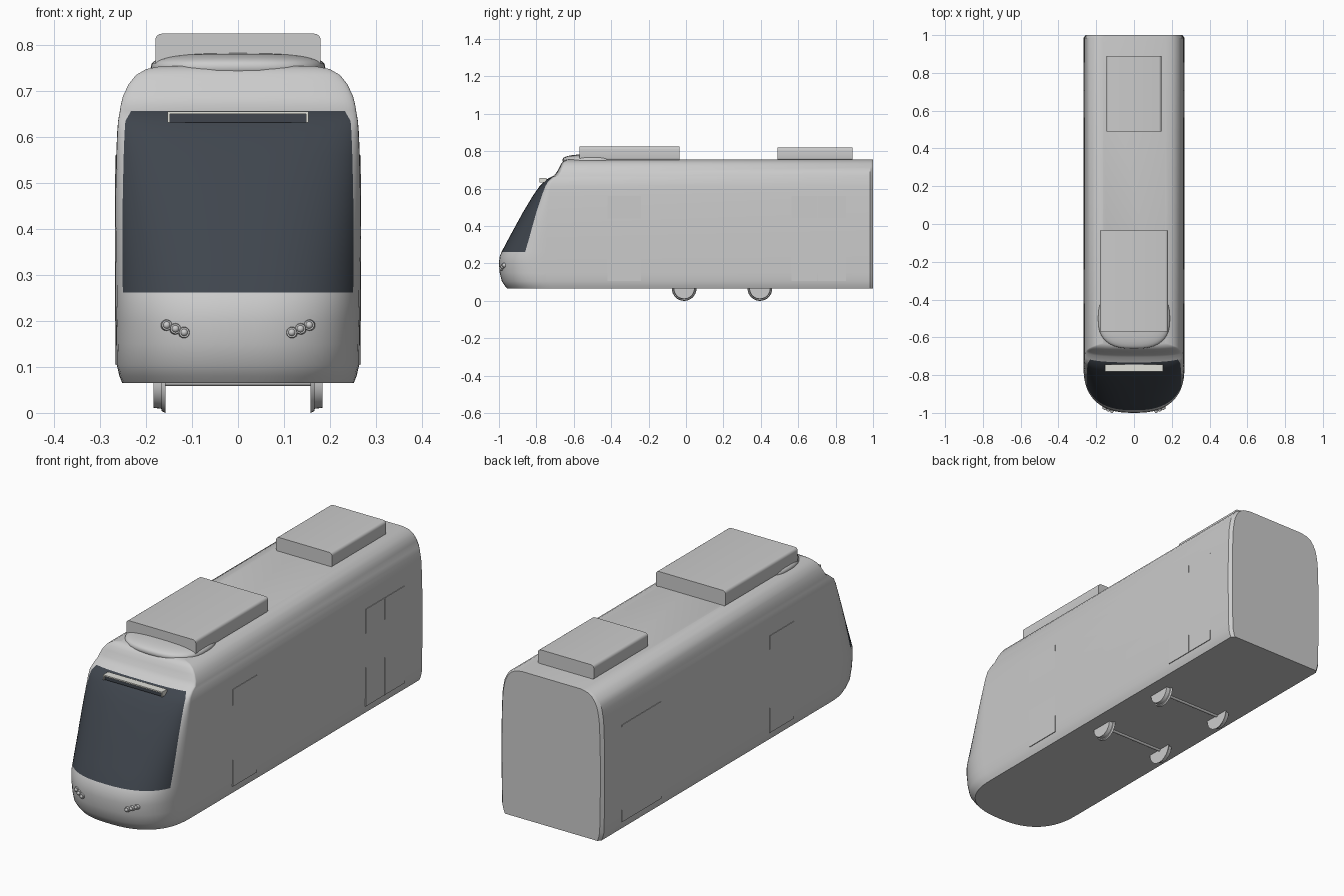
import bpy, bmesh, math
from mathutils import Matrix, Vector

if "Cube" in bpy.data.objects:
    bpy.data.objects.remove(bpy.data.objects["Cube"], do_unlink=True)


def material(name, colour):
    mat = bpy.data.materials.new(name)
    mat.use_nodes = True
    mat.diffuse_color = (*colour, 1)
    mat.node_tree.nodes["Principled BSDF"].inputs["Base Color"].default_value = (*colour, 1)
    return mat


GREY = material("body grey", (0.6, 0.6, 0.6))
GLASS = material("dark glass", (0.05, 0.06, 0.075))
WHITE = material("sign white", (0.75, 0.75, 0.7))


def finish(name, bm, *mats, angle=35):
    bmesh.ops.recalc_face_normals(bm, faces=bm.faces)
    mesh = bpy.data.meshes.new(name)
    bm.to_mesh(mesh)
    bm.free()
    obj = bpy.data.objects.new(name, mesh)
    bpy.context.collection.objects.link(obj)
    for mat in mats:
        mesh.materials.append(mat)
    bpy.ops.object.select_all(action="DESELECT")
    obj.select_set(True)
    bpy.context.view_layer.objects.active = obj
    bpy.ops.object.shade_smooth_by_angle(angle=math.radians(angle))
    return obj


def box(name, low, high, mat, bevel=0):
    low, high = Vector(low), Vector(high)
    bm = bmesh.new()
    bmesh.ops.create_cube(bm, size=1, matrix=Matrix.Translation((low + high) / 2)
                          @ Matrix.Diagonal((*(high - low), 1)))
    if bevel:  # round only the long edges, front to back
        long_edges = [e for e in bm.edges
                      if abs(e.verts[0].co.y - e.verts[1].co.y) > 0.01]
        bmesh.ops.bevel(bm, geom=long_edges, offset=bevel, segments=4,
                        profile=0.5, affect="EDGES")
    return finish(name, bm, mat)


# Body: height, half width, nose position, nose depth
LEVELS = [
    (.065, .252, -.955, .25), (.08, .258, -.968, .25), (.105, .264, -.985, .25),
    (.15, .265, -.996, .25), (.2, .266, -1, .245), (.235, .267, -.997, .24),
    (.262, .267, -.986, .235), (.33, .268, -.95, .205), (.4, .268, -.912, .17),
    (.48, .267, -.868, .13), (.56, .265, -.82, .09), (.61, .263, -.785, .06),
    (.635, .261, -.762, .042), (.657, .257, -.733, .035), (.67, .255, -.705, .03),
    (.69, .25, -.69, .025), (.715, .238, -.677, .02), (.735, .222, -.667, .018),
    (.748, .2, -.655, .015), (.755, .165, -.64, .01)]
HALF = 16          # nose columns on each side
GLASS_HALF = 12    # columns of windscreen on each side
GLASS_LOW, GLASS_TOP = 6, 12
ROUND = 0.8        # exponent of the rounded nose plan


def outline(z, half_width, nose, depth):
    points = [(-half_width + .012, 1, z), (-half_width, .985, z)]
    for i in range(-HALF, HALF + 1):
        a = abs(i) / HALF * math.pi / 2
        x = math.copysign(half_width * math.sin(a) ** ROUND, i)
        points.append((x, nose + depth * (1 - max(math.cos(a), 0) ** ROUND), z))
    return points + [(half_width, .985, z), (half_width - .012, 1, z)]


bm = bmesh.new()
rings = [[bm.verts.new(p) for p in outline(*level)] for level in LEVELS]
count = len(rings[0])
for r, (lower, upper) in enumerate(zip(rings, rings[1:])):
    for c in range(count):
        n = (c + 1) % count
        quad = [lower[c], lower[n], upper[n], upper[c]]
        column = c - 2 - HALF            # 0 is the first column left of the middle
        inside = GLASS_LOW <= r <= GLASS_TOP and -GLASS_HALF <= column < GLASS_HALF
        if inside and r == GLASS_TOP and column == -GLASS_HALF:
            bm.faces.new([quad[0], quad[1], quad[2]]).material_index = 1
            bm.faces.new([quad[0], quad[2], quad[3]])
        elif inside and r == GLASS_TOP and column == GLASS_HALF - 1:
            bm.faces.new([quad[0], quad[1], quad[3]]).material_index = 1
            bm.faces.new([quad[1], quad[2], quad[3]])
        else:
            bm.faces.new(quad).material_index = int(inside)
bm.faces.new(rings[0])
bm.faces.new(rings[-1])
finish("tram_body", bm, GREY, GLASS)

# Roof equipment and the fairing under the front unit
box("front_roof_unit", (-.18, -.57, .75), (.18, -.035, .825), GREY, .014)
box("rear_roof_unit", (-.145, .49, .75), (.145, .89, .82), GREY, .014)
bm = bmesh.new()
bmesh.ops.create_uvsphere(bm, u_segments=40, v_segments=20, radius=1)
for v in bm.verts:
    flat = [math.copysign(abs(k) ** .75, k) for k in v.co]
    v.co = Vector((flat[0] * .19, flat[1] * .16 - .5, flat[2] * .032 + .752))
finish("roof_fairing", bm, GREY)

# Destination sign: hood over two end posts
box("sign_hood", (-.153, -.782, .65), (.153, -.745, .656), WHITE)
for side, label in ((1, "left"), (-1, "right")):
    x0, x1 = sorted((side * .148, side * .153))
    box(label + "_sign_post", (x0, -.782, .632), (x1, -.745, .652), WHITE)
box("sign_panel", (-.148, -.776, .632), (.148, -.745, .65), GLASS)


def disc(bm, centre, radius, thick, axis, radius_end=None, sides=32):
    turn = Vector((0, 0, 1)).rotation_difference(Vector(axis)).to_matrix().to_4x4()
    bmesh.ops.create_cone(bm, cap_ends=True, segments=sides, radius1=radius,
                          radius2=radius if radius_end is None else radius_end,
                          depth=thick, matrix=Matrix.Translation(centre) @ turn)


for side, label in ((1, "left"), (-1, "right")):
    # Headlights: three small domed lamps in a slanting row
    bm = bmesh.new()
    for i in range(3):
        x, z = .117 + i * .019, .175 + i * .008
        y = -1 + .245 * (1 - (1 - (x / .266) ** 2.5) ** .4)
        disc(bm, (side * x, y, z), .013, .014, (0, -1, 0), .011, 20)
        bmesh.ops.create_uvsphere(bm, u_segments=16, v_segments=8, radius=.008,
                                  matrix=Matrix.Translation((side * x, y - .005, z)))
    finish(label + "_headlights", bm, GREY)

    # Wheels: tread with an inner flange
    for y, place in ((-.01, "front"), (.395, "rear")):
        bm = bmesh.new()
        disc(bm, (side * .172, y, .066), .058, .024, (side, 0, 0), .055)
        disc(bm, (side * .162, y, .066), .066, .008, (side, 0, 0), .062)
        finish(f"{place}_{label}_wheel", bm, GREY)

    # Door leaves, barely proud of the sides
    for name, start, end in (("front_door", -.42, -.24),
                             ("rear_door_leaf_a", .565, .704),
                             ("rear_door_leaf_b", .706, .855)):
        x0, x1 = sorted((side * .26, side * .2675))
        box(f"{label}_{name}", (x0, start, .105), (x1, end, .56), GREY)

# Axles
for y, place in ((-.01, "front"), (.395, "rear")):
    bm = bmesh.new()
    disc(bm, (0, y, .066), .008, .32, (1, 0, 0), sides=16)
    finish(place + "_axle", bm, GREY)
